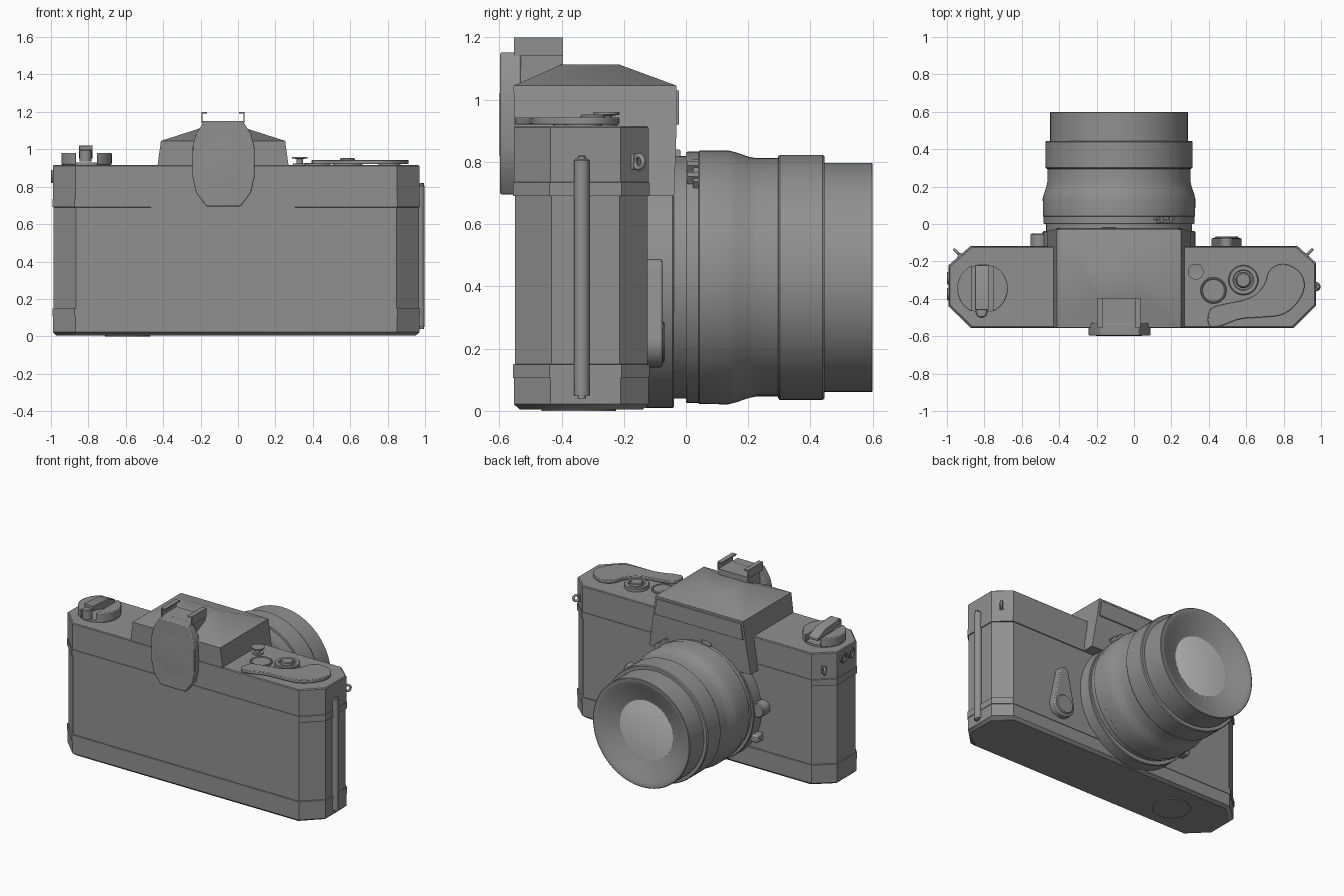
import bpy, bmesh, math
from mathutils import Matrix, Vector

if "Cube" in bpy.data.objects:
    bpy.data.objects.remove(bpy.data.objects["Cube"])

CX, CZ = -0.08, 0.429          # lens axis
RY = Matrix.Rotation(-math.pi / 2, 4, 'X')   # local z -> +y
XZ = Matrix.Rotation(math.pi / 2, 4, 'X')    # local (x, y, z) -> (x, -z, y)
DARK = bpy.data.materials.new("dark_grey")
DARK.diffuse_color = (.28, .28, .28, 1)
DARK.use_nodes = True
DARK.node_tree.nodes["Principled BSDF"].inputs["Base Color"].default_value = DARK.diffuse_color


def finish(name, bm, mat=None, bevel=0, angle=30):
    bmesh.ops.remove_doubles(bm, verts=bm.verts, dist=1e-5)
    if mat:
        bm.transform(mat)
    bmesh.ops.recalc_face_normals(bm, faces=bm.faces)
    me = bpy.data.meshes.new(name)
    bm.to_mesh(me)
    bm.free()
    me.materials.append(DARK)
    ob = bpy.data.objects.new(name, me)
    bpy.context.collection.objects.link(ob)
    if bevel:
        m = ob.modifiers.new("bevel", 'BEVEL')
        m.width, m.segments, m.limit_method = bevel, 2, 'ANGLE'
    bpy.ops.object.select_all(action='DESELECT')
    ob.select_set(True)
    bpy.context.view_layer.objects.active = ob
    bpy.ops.object.shade_smooth_by_angle(angle=math.radians(angle))
    return ob


def loft(name, rings, mat=None, bevel=0):
    bm = bmesh.new()
    vs = [[bm.verts.new(p) for p in r] for r in rings]
    n = len(rings[0])
    for a, b in zip(vs, vs[1:]):
        for i in range(n):
            j = (i + 1) % n
            bm.faces.new((a[i], a[j], b[j], b[i]))
    bm.faces.new(vs[0])
    bm.faces.new(vs[-1])
    return finish(name, bm, mat, bevel)


def prism(name, poly, z0, z1, mat=None, bevel=0):
    return loft(name, [[(x, y, z) for x, y in poly] for z in (z0, z1)], mat, bevel)


def lathe(name, profile, at, axis='Z', n=64):
    rings = [[(r * math.cos(2 * math.pi * i / n), r * math.sin(2 * math.pi * i / n), h)
              for i in range(n)] for h, r in profile]
    rot = {'Z': Matrix(), 'Y': RY, '-Y': XZ, '-X': Matrix.Rotation(-math.pi / 2, 4, 'Y')}[axis]
    return loft(name, rings, Matrix.Translation(at) @ rot)


def disc(name, r, h0, h1, at, axis='Z', n=40, b=0.006):
    return lathe(name, [(h0, r), (h1 - b, r), (h1, r - b)], at, axis, n)


def box(name, x, y, z, bevel=0, mat=None):
    return prism(name, [(x[0], y[0]), (x[1], y[0]), (x[1], y[1]), (x[0], y[1])], z[0], z[1], mat, bevel)


def rect(x0, x1, y0, y1, z):
    return [(x0, y0, z), (x1, y0, z), (x1, y1, z), (x0, y1, z)]


def smooth(poly, times=2):
    for _ in range(times):
        out = []
        for i, p in enumerate(poly):
            a, b = Vector(p), Vector(poly[(i + 1) % len(poly)])
            out += [tuple(a.lerp(b, .25)), tuple(a.lerp(b, .75))]
        poly = out
    return poly


# Body: eight-sided shell with trim bands and inset leather panel
outline = [(-.99, -.435), (-.87, -.553), (.85, -.553), (.97, -.435),
           (.97, -.21), (.87, -.12), (-.87, -.12), (-.99, -.225)]
steps = [(.005, -.018), (.022, 0), (.105, 0), (.106, .003), (.149, .003), (.15, -.003), (.69, -.003),
         (.691, .003), (.734, .003), (.735, 0), (.910, 0), (.915, -.005)]
loft("camera_body", [[(x + (o if x > 0 else -o), y + (o if y > -.33 else -o), z)
                      for x, y in outline] for z, o in steps])
disc("battery_cover", .12, 0, .02, (-.59, -.345, 0), b=0)

# Viewfinder hump with sloped roof
loft("viewfinder_hump", [rect(-.465, .305, -.551, -.038, .69), rect(-.43, .27, -.551, -.03, .915),
                         rect(-.412, .252, -.554, -.03, 1.045), rect(-.20, .04, -.40, -.215, 1.113)])
prism("hump_front_plate", [(-.415, .92), (.255, .92), (.24, 1.03), (-.40, 1.03)], .022, .05, XZ, .003)

# Accessory shoe with two flanged rails
box("shoe_base", (-.19, .03), (-.553, -.395), (1.04, 1.15))
for s, side in ((-1, "left"), (1, "right")):
    x = CX + s * .11
    prism("shoe_rail_" + side, [(x, 1.14), (x + s * .006, 1.14), (x + s * .006, 1.2), (x - s * .025, 1.2),
                                (x - s * .025, 1.19), (x, 1.19)], .395, .553, XZ)

# Eyepiece with shallow round window
eye = [(-.18, 1.152), (-.225, 1.08), (-.243, 1.01), (-.243, .85), (-.225, .77), (-.17, .695),
       (.015, .695), (.07, .77), (.088, .85), (.088, 1.01), (.07, 1.08), (.025, 1.152)]
prism("eyepiece", eye, .53, .597, XZ, .006)
lathe("eyepiece_window", [(.58, .135), (.597, .133), (.599, .09), (.6, .04), (.6, 0)], (CX, 0, .92), '-Y', 48)

# Lens mount, barrel, bowl and glass
lathe("lens_mount", [(-.13, .408), (-.043, .408), (-.038, .404), (-.038, .3)], (CX, 0, .417), 'Y', 72)
lathe("lens_barrel", [(-.06, .39), (0, .39), (0, .401), (.005, .404), (.04, .404), (.043, .407), (.135, .408),
                      (.16, .402), (.20, .388), (.225, .383), (.295, .383), (.297, .39), (.302, .394),
                      (.438, .394), (.445, .389), (.445, .368), (.597, .368), (.6, .364), (.6, .35),
                      (.595, .335), (.58, .30), (.562, .255), (.547, .215), (.54, .195)], (CX, 0, CZ), 'Y', 72)
glass = lathe("front_glass", [(.53, .203), (.543, .202), (.549, .15), (.554, .08), (.556, 0)], (CX, 0, CZ), 'Y', 72)
mat = bpy.data.materials.new("glass_grey")
mat.diffuse_color = (.75, .75, .75, 1)
mat.use_nodes = True
mat.node_tree.nodes["Principled BSDF"].inputs["Base Color"].default_value = mat.diffuse_color
glass.data.materials[0] = mat

# Coupling claw and index tab around the aperture ring
m = Matrix.Translation((CX, 0, CZ)) @ Matrix.Rotation(math.radians(36), 4, 'Y')
for s in (-1, 1):
    box("coupling_claw", (-.012 + s * .03, .012 + s * .03), (.005, .04), (.39, .432), 0, m)
box("claw_plate", (-.06, .06), (.022, .04), (.39, .424), 0, m)
m = Matrix.Translation((CX, 0, CZ)) @ Matrix.Rotation(math.radians(-8), 4, 'Y')
box("index_tab", (-.035, .035), (-.05, -.018), (.37, .41), .004, m)

# Flash socket, lock button and timer lever beside the mount
disc("flash_socket", .048, -.13, -.05, (-.505, 0, .45), 'Y', 32)
box("lens_release", (-.50, -.44), (-.13, -.06), (.22, .27), .008)
timer = [(.495 + .08 * math.sin(math.radians(a)), .22 - .08 * math.cos(math.radians(a)))
         for a in range(-100, 101, 10)]
timer += [(.495 + .033 * math.cos(math.radians(a)), .455 + .033 * math.sin(math.radians(a)))
          for a in range(0, 181, 20)]
prism("timer_lever", timer, .076, .13, XZ, .006)
disc("timer_hub", .065, -.1, -.067, (.495, 0, .22), 'Y', 32)

# Rewind knob: base, two half rings and folding crank
KX, KY = -.81, -.345
disc("rewind_base", .13, .91, .93, (KX, KY, 0), b=0)
for s, side in ((-1, "left"), (1, "right")):
    arc = [(KX + s * .135 * math.cos(math.radians(a)), KY + .135 * math.sin(math.radians(a)))
           for a in range(-66, 67, 6)]
    prism("rewind_knob_" + side, arc, .918, .98, None, .005)
prism("rewind_crank", [(-.22, .955), (-.22, .975), (-.30, 1.01), (-.46, 1.02), (-.46, .985), (-.30, .95)],
      -.85, -.777, Matrix(((0, 0, 1, 0), (1, 0, 0, 0), (0, 1, 0, 0), (0, 0, 0, 1))), .003)
disc("crank_grip", .032, .935, 1.0, (-.815, -.47, 0), n=24)

# Advance lever, speed dial, counter window, shutter button
lever = [(.39, -.55), (.40, -.45), (.47, -.43), (.63, -.40), (.70, -.33), (.72, -.24), (.80, -.205),
         (.89, -.25), (.92, -.33), (.88, -.42), (.80, -.49), (.67, -.50), (.56, -.505), (.46, -.55)]
prism("advance_lever", smooth(lever), .92, .943, None, .004)
disc("lever_pivot", .06, .91, .925, (.81, -.33, 0), b=0)
lathe("speed_dial", [(.91, .08), (.936, .08), (.94, .075), (.94, .055), (.93, .052), (.93, .042),
                     (.948, .04), (.953, .034)], (.585, -.30, 0), n=40)
lathe("counter_window", [(.91, .07), (.924, .07), (.927, .066), (.927, .062), (.924, .058)], (.425, -.355, 0), n=40)
lathe("shutter_button", [(.91, .035), (.925, .035), (.925, .018), (.948, .018), (.952, .042), (.96, .042),
                         (.958, .025)], (.33, -.255, 0), n=32)

# Back-door hinge bar on the right side
disc("hinge_bar", .025, .05, .81, (.973, -.335, 0), n=24)
disc("hinge_pin", .012, .04, .82, (.983, -.335, 0), n=16, b=.003)

# Strap lugs with rings on the front corners
for s, side in ((-1, "left"), (1, "right")):
    at = Matrix.Translation((.921 if s > 0 else -.93, -.168, .80)) @ Matrix.Rotation(-s * math.pi / 4, 4, 'Z')
    box("lug_plate_" + side, (-.014, .014), (-.01, .008), (-.025, .025), .003, at)
    bpy.ops.mesh.primitive_torus_add(location=at @ Vector((0, .023, 0)), rotation=(math.pi / 2, 0, s * math.pi / 4),
                                     major_radius=.02, minor_radius=.008, major_segments=24, minor_segments=10)
    bpy.context.object.name = "lug_ring_" + side
    bpy.context.object.data.materials.append(DARK)
    bpy.ops.object.shade_smooth()

# Two sockets on the left end
for i, y in enumerate((-.29, -.375)):
    lathe("side_socket_%d" % (i + 1), [(-.01, .034), (.007, .034), (.01, .03), (.01, .02), (.002, .018)],
          (-.99, y, .855), '-X', 28)
